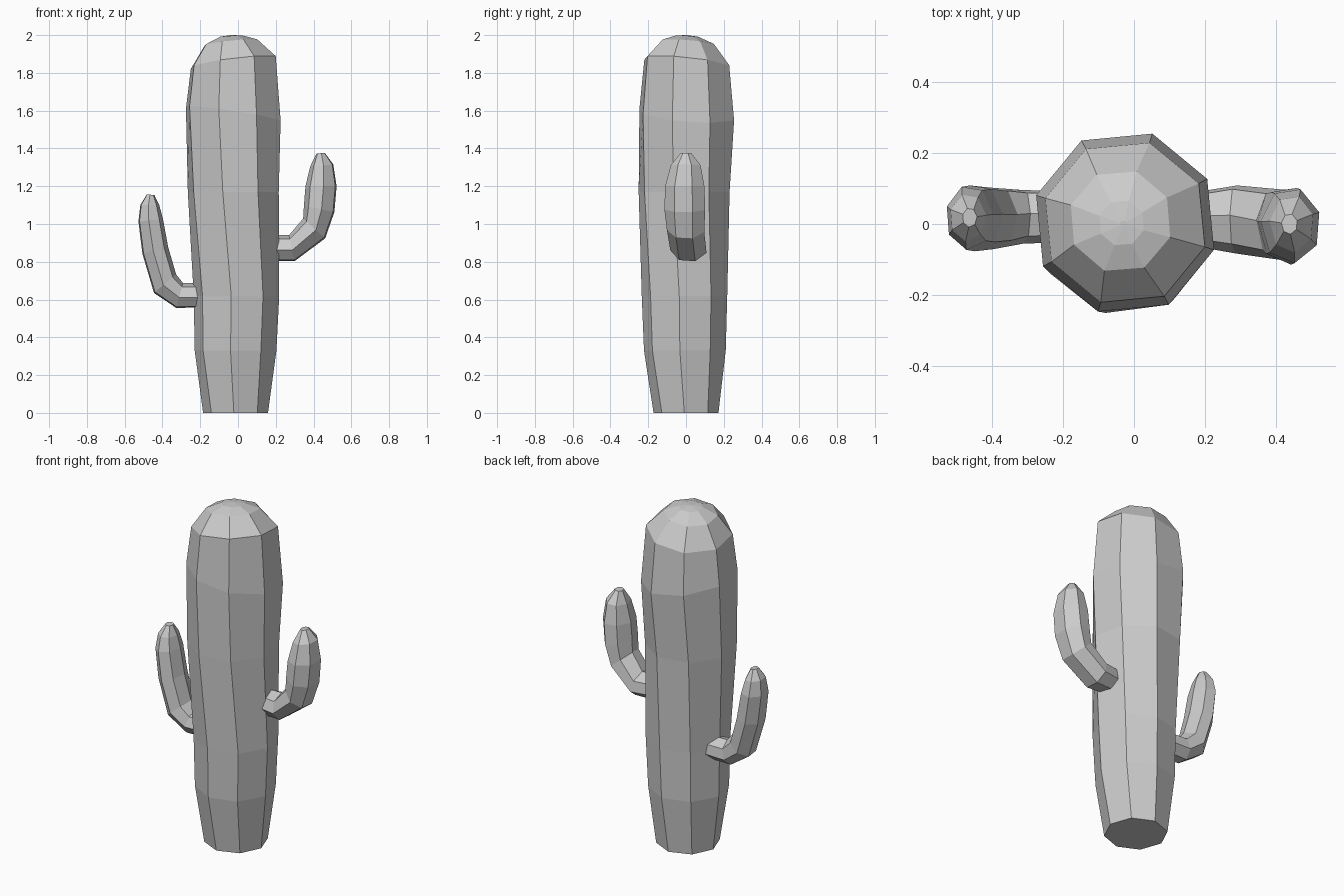
import bpy, bmesh
from math import sin, cos, radians
from mathutils import Vector


def loft(name, rings):
    """Skin a list of equal-sized point rings and cap both ends."""
    bm = bmesh.new()
    loops = [[bm.verts.new(p) for p in ring] for ring in rings]
    n = len(loops[0])
    for a, b in zip(loops, loops[1:]):
        for i in range(n):
            j = (i + 1) % n
            bm.faces.new((a[i], a[j], b[j], b[i]))
    bm.faces.new(loops[0][::-1])
    bm.faces.new(loops[-1])
    bmesh.ops.recalc_face_normals(bm, faces=bm.faces)
    me = bpy.data.meshes.new(name)
    bm.to_mesh(me)
    bm.free()
    ob = bpy.data.objects.new(name, me)
    bpy.context.collection.objects.link(ob)
    return ob


def trunk_ring(x, y, z, r, phase, tx=0, ty=0):
    """Octagon with a twist and a slight lean of its plane."""
    pts = []
    for i in range(8):
        a = radians(phase + 45 * i)
        dx, dy = r * cos(a), r * sin(a)
        pts.append(Vector((x + dx, y + dy, z + tx * dx + ty * dy)))
    return pts


def arm_ring(x, y, z, r, ry, tilt, side):
    """Seven-sided ring across a path heading outwards (0) to upwards (90)."""
    t = radians(tilt)
    out = Vector((side * sin(t), 0, -cos(t)))
    pts = []
    for i in range(7):
        a = radians(20 + 360 / 7 * i)
        pts.append(Vector((x, y, z)) + out * (r * 1.04 * cos(a))
                   + Vector((0, ry * 1.04 * sin(a), 0)))
    return pts


# Trunk: twisted octagonal column with a rounded cap
loft("trunk", [trunk_ring(*r) for r in [
    (-0.013, 0.0, 0.0, 0.172, 42),
    (-0.013, -0.006, 0.33, 0.218, 38),
    (-0.008, -0.008, 0.62, 0.228, 38),
    (-0.025, -0.010, 1.17, 0.247, 32),
    (-0.025, 0.004, 1.58, 0.262, 28, -0.15, -0.08),
    (-0.025, 0.004, 1.855, 0.235, 28, 0.12, -0.10),
    (-0.038, 0.008, 1.96, 0.147, 27, 0.10, -0.08),
    (-0.035, 0.003, 1.993, 0.066, 27, 0.05, -0.05),
    (-0.030, 0.000, 2.0, 0.01, 27),
]])

# Right arm: upper, thicker branch
loft("right_arm", [arm_ring(*r, 1) for r in [
    (0.17, 0.015, 0.87, 0.068, 0.075, 0),
    (0.285, 0.015, 0.87, 0.070, 0.095, 12),
    (0.405, 0.0, 0.975, 0.078, 0.098, 48),
    (0.432, -0.004, 1.08, 0.082, 0.107, 78),
    (0.442, -0.004, 1.20, 0.082, 0.103, 90),
    (0.445, 0.0, 1.31, 0.061, 0.078, 95),
    (0.438, 0.0, 1.375, 0.022, 0.028, 95),
]])

# Left arm: lower, slimmer branch
loft("left_arm", [arm_ring(*r, -1) for r in [
    (-0.17, 0.022, 0.62, 0.063, 0.07, 0),
    (-0.31, 0.022, 0.62, 0.068, 0.075, 15),
    (-0.388, 0.018, 0.683, 0.076, 0.086, 50),
    (-0.440, 0.018, 0.86, 0.070, 0.092, 76),
    (-0.464, 0.018, 1.02, 0.065, 0.088, 85),
    (-0.468, 0.018, 1.10, 0.050, 0.065, 92),
    (-0.463, 0.018, 1.155, 0.020, 0.026, 95),
]])
